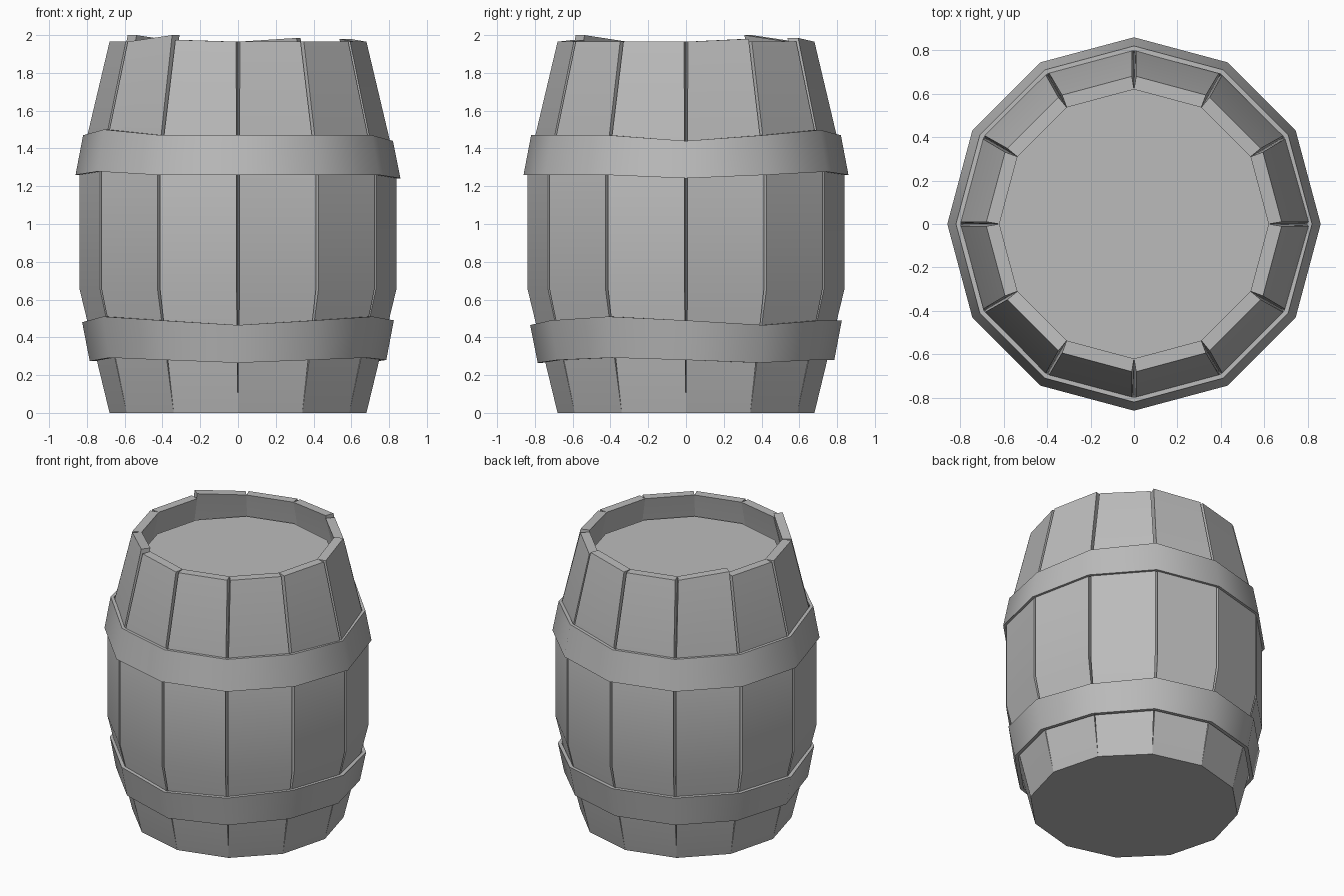
import bpy, bmesh, math

if "Cube" in bpy.data.objects:
    bpy.data.objects.remove(bpy.data.objects["Cube"], do_unlink=True)

SIDES = 12
STEP = 2 * math.pi / SIDES
# Stave outline: radius, height, half gap between neighbours
PROFILE = [(0.68, 0, 0), (0.84, 0.66, 0.008), (0.84, 1.29, 0.008), (0.68, 1.965, 0.01)]
INNER = 0.62
HEAD_Z = 1.81

grey = bpy.data.materials.new("plain grey")
grey.use_nodes = True
grey.diffuse_color = (0.5, 0.5, 0.5, 1)
grey.node_tree.nodes["Principled BSDF"].inputs["Base Color"].default_value = (0.5, 0.5, 0.5, 1)


def finish(name, bm, angle):
    bmesh.ops.recalc_face_normals(bm, faces=bm.faces[:])
    mesh = bpy.data.meshes.new(name)
    bm.to_mesh(mesh)
    bm.free()
    mesh.materials.append(grey)
    obj = bpy.data.objects.new(name, mesh)
    bpy.context.collection.objects.link(obj)
    bpy.ops.object.select_all(action='DESELECT')
    obj.select_set(True)
    bpy.context.view_layer.objects.active = obj
    bpy.ops.object.shade_smooth_by_angle(angle=math.radians(angle))


def polar(r, a, z, shift=0):
    """Point on a ray from the axis, moved sideways by shift."""
    return (r * math.cos(a) - shift * math.sin(a),
            r * math.sin(a) + shift * math.cos(a), z)


def bridge(bm, rings):
    """Join successive closed rings of vertices with quads."""
    for lower, upper in zip(rings, rings[1:]):
        n = len(lower)
        for i in range(n):
            j = (i + 1) % n
            bm.faces.new((lower[i], lower[j], upper[j], upper[i]))


def stave(index, lift_start, lift_end):
    """One bent plank, narrower outside than inside, with a slanted top."""
    bm = bmesh.new()
    a, b = index * STEP, (index + 1) * STEP
    rings = []
    for r, z, gap in PROFILE:
        top = z > 1.9
        za, zb = (z + lift_start, z + lift_end) if top else (z, z)
        inner = INNER if top else r - 0.06
        points = [polar(r, a, za, gap), polar(r, b, zb, -gap),
                  polar(inner, b, zb), polar(inner, a, za)]
        rings.append([bm.verts.new(p) for p in points])
    bridge(bm, rings)
    bm.faces.new(rings[0][::-1])
    bm.faces.new(rings[-1])
    finish(f"stave_{index + 1}", bm, 28)


def disc(name, r, z_low, z_high):
    bm = bmesh.new()
    rings = [[bm.verts.new(polar(r, i * STEP, z)) for i in range(SIDES)]
             for z in (z_low, z_high)]
    bridge(bm, rings)
    for ring in rings:
        bm.faces.new(ring)
    finish(name, bm, 28)


def hoop(name, low, high, thickness, waves):
    """Hammered band; low and high are (radius, height)."""
    bm = bmesh.new()
    (r0, z0), (r1, z1) = low, high
    section = [(r0, z0, 0.6), (r1, z1, 1),
               (r1 - thickness, z1, 1), (r0 - thickness, z0, 0.6)]
    rings = [[bm.verts.new(polar(r, i * STEP, z + k * waves.get(i, 0)))
              for i in range(SIDES)] for r, z, k in section]
    bridge(bm, rings + rings[:1])
    finish(name, bm, 31)


# Planks, some with one raised top corner
lifts = {0: (0, 0.015), 2: (0.02, 0), 4: (0, 0.035), 7: (0, 0.035), 8: (0.01, 0)}
for i in range(SIDES):
    stave(i, *lifts.get(i, (0, 0)))

# Recessed lid and base
disc("lid", INNER + 0.01, HEAD_Z - 0.05, HEAD_Z)
disc("base", 0.68, 0, 0.002)

# Bands, with a wavy offset at a few corners
hoop("upper_hoop", (0.86, 1.26), (0.82, 1.47), 0.022,
     {0: -0.03, 2: 0.028, 7: 0.03})
hoop("lower_hoop", (0.785, 0.28), (0.825, 0.49), 0.025,
     {1: -0.025, 6: -0.01, 7: 0.02, 9: -0.025, 11: 0.02})
